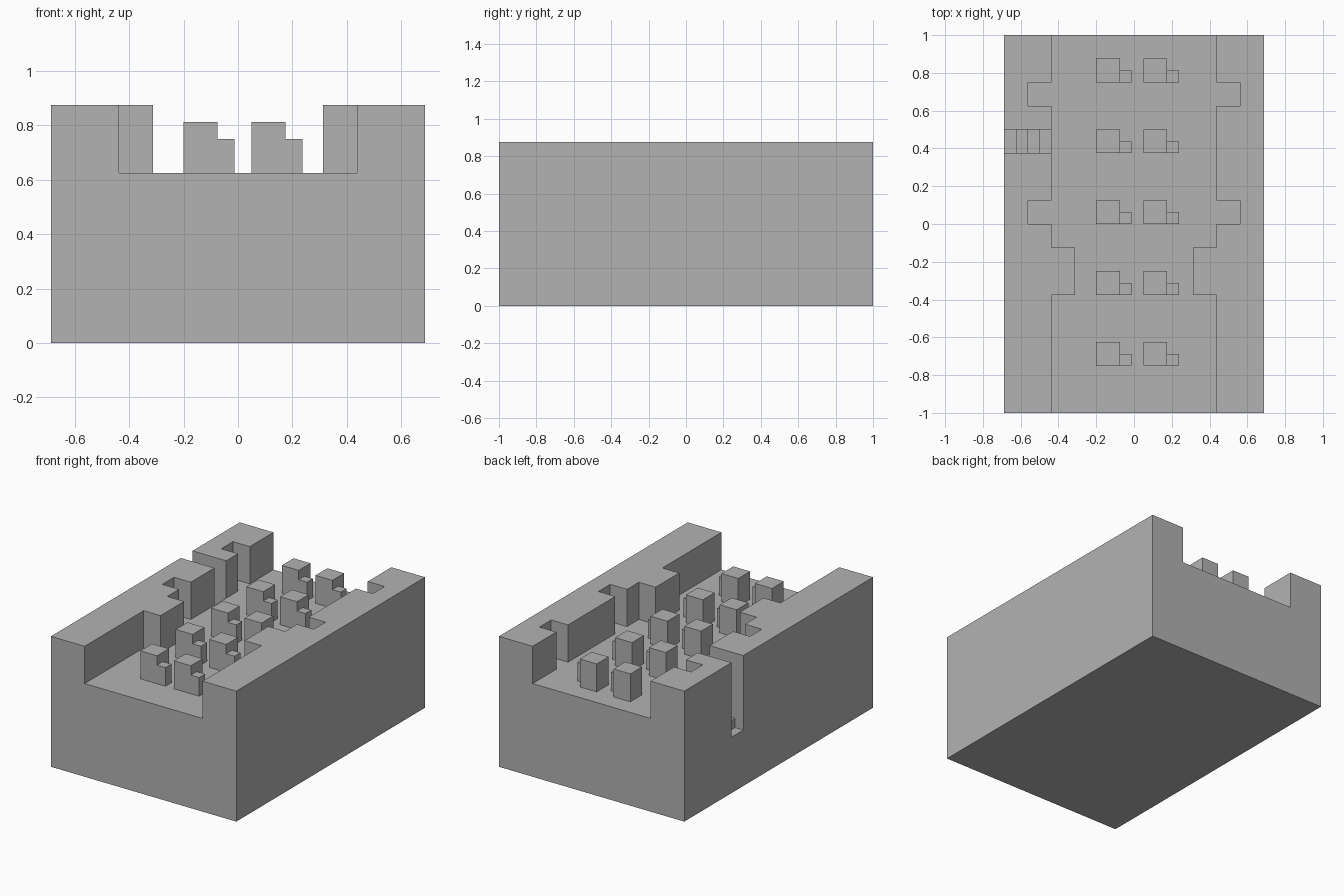
import bpy, bmesh

U = 1 / 16  # module that every dimension is a multiple of

cube = bpy.data.objects.get("Cube")
if cube:
    bpy.data.objects.remove(cube, do_unlink=True)

stone = bpy.data.materials.new("stone_grey")
stone.use_nodes = True
colour = (0.448, 0.448, 0.448, 1)
stone.diffuse_color = colour
stone.node_tree.nodes["Principled BSDF"].inputs["Base Color"].default_value = colour


def prism(name, points, axis, lo, hi):
    """Extrude a 2D outline along y (outline in xz) or z (outline in xy)."""
    bm = bmesh.new()
    place = (lambda a, b: (a, lo, b)) if axis == "y" else (lambda a, b: (a, b, lo))
    face = bm.faces.new([bm.verts.new(place(a, b)) for a, b in points])
    top = bmesh.ops.extrude_face_region(bm, geom=[face])["geom"]
    shift = (0, hi - lo, 0) if axis == "y" else (0, 0, hi - lo)
    bmesh.ops.translate(bm, vec=shift, verts=[v for v in top if isinstance(v, bmesh.types.BMVert)])
    bmesh.ops.scale(bm, vec=(U, U, U), verts=bm.verts)
    bmesh.ops.recalc_face_normals(bm, faces=bm.faces)
    mesh = bpy.data.meshes.new(name)
    bm.to_mesh(mesh)
    bm.free()
    mesh.materials.append(stone)
    obj = bpy.data.objects.new(name, mesh)
    bpy.context.collection.objects.link(obj)
    return obj


def box(name, x0, x1, y0, y1, z0, z1):
    return prism(name, [(x0, y0), (x1, y0), (x1, y1), (x0, y1)], "z", z0, z1)


def carve(target, cutter):
    mod = target.modifiers.new(cutter.name, "BOOLEAN")
    mod.operation = "DIFFERENCE"
    mod.solver = "EXACT"
    mod.object = cutter
    cutter.hide_render = True
    cutter.hide_set(True)


# Solid block that holds the floor and both side walls
block = box("walled_block", -11, 11, -16, 16, 0, 14)

# Open hall: wall line with one pier and two alcoves, mirrored across x
side = [(7, -17), (7, -6), (5, -6), (5, -2), (7, -2), (7, 0), (9, 0), (9, 2),
        (7, 2), (7, 10), (9, 10), (9, 12), (7, 12), (7, 17)]
hall = prism("hall_cutter", side + [(-x, y) for x, y in reversed(side)], "z", 10, 15)
carve(block, hall)

# Side entrance with steps climbing to the hall floor
steps = [(-12, 6)]
for i in range(4):
    steps += [(-10 + i, 6 + i), (-10 + i, 7 + i)]
steps += [(-6.5, 10.5), (-6.5, 15), (-12, 15)]
carve(block, prism("stair_cutter", steps, "y", 6, 8))

# Five rows of two seats, each a tall block with a lower block at its side
for row in range(5):
    y = -12 + 6 * row
    for label, x in (("right", -3.2), ("left", 0.8)):
        box(f"{label}_tall_block_{row + 1}", x, x + 2, y, y + 2, 10, 13)
        box(f"{label}_low_block_{row + 1}", x + 2, x + 3, y, y + 1, 10, 12)
